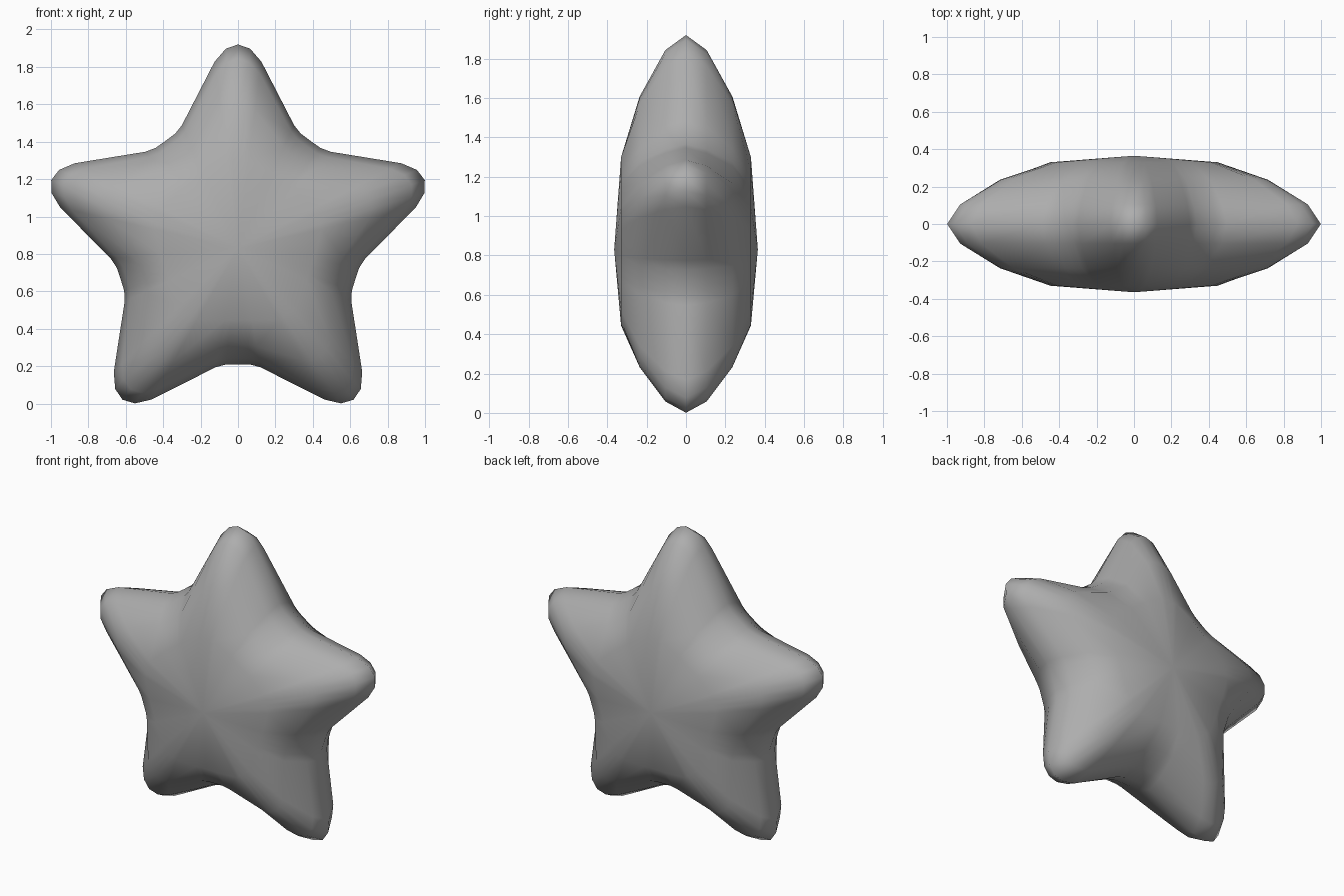
import bpy, bmesh
from math import atan2, hypot, sin, cos, pi

if "Cube" in bpy.data.objects:
    bpy.data.objects.remove(bpy.data.objects["Cube"])

CENTRE_Z = 0.87      # centre of the outline
POLE_Z = 0.83        # highest point of the puffed faces
HALF_DEPTH = 0.365
TIP_R, VALLEY_R = 1.05, 0.66

# Half outline of one arm, tip to valley: (sideways, outward)
half_arm = [(0, 1.05), (0.065, 1.027), (0.125, 0.958),
            (0.30, 0.618), (0.336, 0.573), (0.388, 0.534)]
polar = [(atan2(x, r), hypot(x, r)) for x, r in half_arm]
arm = [(-a, r) for a, r in polar[:0:-1]] + polar[:-1]
outline = [(a + i * 2 * pi / 5, r) for i in range(5) for a, r in arm]

# Puffy cross-section: (scale along arms, scale in valleys, depth)
front = [(0.43, 0.62, 0.33), (0.713, 0.83, 0.236), (0.93, 0.95, 0.105)]
rings = ([(s, v, -d) for s, v, d in front] + [(1, 1, 0)]
         + [(s, v, d) for s, v, d in front[::-1]])


def ring_point(a, r, s, v, y):
    """Outline point shrunk towards the pole, fuller in the valleys."""
    k = min(1, max(0, (TIP_R - r) / (TIP_R - VALLEY_R)))
    t = s + (v - s) * k
    z = CENTRE_Z + r * cos(a)
    return (t * r * sin(a), y, POLE_Z + t * (z - POLE_Z))


bm = bmesh.new()
loops = [[bm.verts.new(ring_point(a, r, s, v, y)) for a, r in outline]
         for s, v, y in rings]
n = len(outline)
for a, b in zip(loops, loops[1:]):
    for i in range(n):
        j = (i + 1) % n
        bm.faces.new((a[i], a[j], b[j], b[i]))

# Front and back centre fans
for loop, y in ((loops[0], -HALF_DEPTH), (loops[-1], HALF_DEPTH)):
    c = bm.verts.new((0, y, POLE_Z))
    for i in range(n):
        bm.faces.new((c, loop[i], loop[(i + 1) % n]))

bmesh.ops.recalc_face_normals(bm, faces=bm.faces)
for f in bm.faces:
    f.smooth = True
mesh = bpy.data.meshes.new("puffy_star")
bm.to_mesh(mesh)
bm.free()

# Darker grey
grey = bpy.data.materials.new("dark_grey")
grey.diffuse_color = (0.42, 0.42, 0.42, 1)
grey.use_nodes = True
grey.node_tree.nodes["Principled BSDF"].inputs["Base Color"].default_value = grey.diffuse_color
mesh.materials.append(grey)
bpy.context.collection.objects.link(bpy.data.objects.new("puffy_star", mesh))
